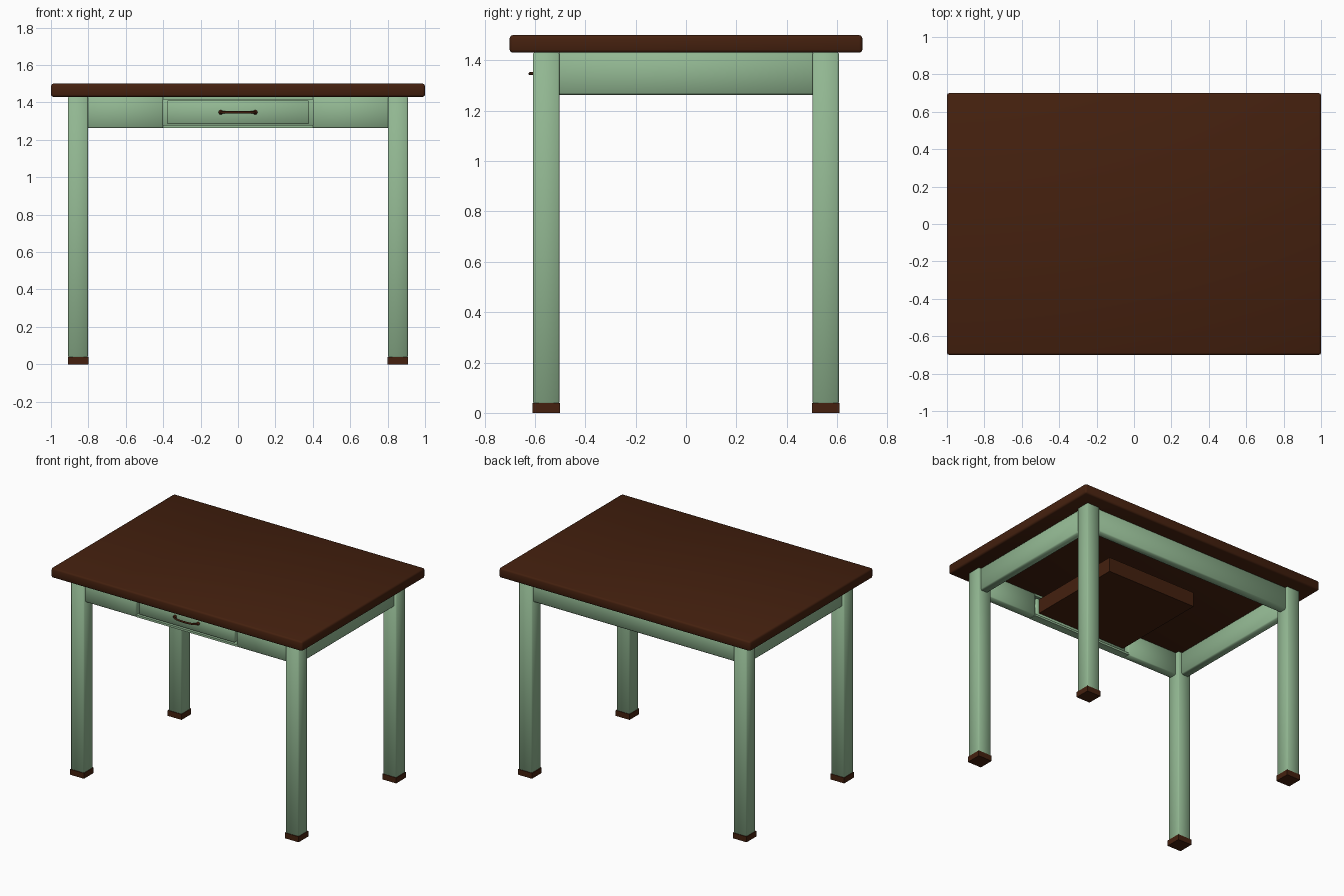
import bpy, bmesh, math
from mathutils import Vector

if "Cube" in bpy.data.objects:
    bpy.data.objects.remove(bpy.data.objects["Cube"])


def material(name, rgb):
    m = bpy.data.materials.new(name)
    m.diffuse_color = (*rgb, 1.0)
    m.use_nodes = True
    m.node_tree.nodes["Principled BSDF"].inputs["Base Color"].default_value = m.diffuse_color
    return m


GREEN = material("sage green paint", (0.29, 0.48, 0.29))
BROWN = material("dark brown wood", (0.058, 0.0145, 0.0045))


def add_object(name, bm, mat, smooth_angle=None):
    me = bpy.data.meshes.new(name)
    bm.to_mesh(me)
    bm.free()
    me.materials.append(mat)
    ob = bpy.data.objects.new(name, me)
    bpy.context.collection.objects.link(ob)
    if smooth_angle:
        bpy.ops.object.select_all(action='DESELECT')
        ob.select_set(True)
        bpy.context.view_layer.objects.active = ob
        bpy.ops.object.shade_smooth_by_angle(angle=math.radians(smooth_angle))
    return ob


def box(name, x, y, z, mat, bevel=0.0, segments=1):
    """Box between (min, max) pairs, optionally with bevelled edges."""
    bm = bmesh.new()
    bmesh.ops.create_cube(bm, size=1)
    for v in bm.verts:
        v.co = [lo if c < 0 else hi for c, (lo, hi) in zip(v.co, (x, y, z))]
    bmesh.ops.recalc_face_normals(bm, faces=bm.faces)
    if bevel:
        bmesh.ops.bevel(bm, geom=bm.edges[:], offset=bevel, segments=segments,
                        profile=0.5, affect='EDGES')
    return add_object(name, bm, mat, 50 if bevel else None)


def span(a, b, s):
    return tuple(sorted((a * s, b * s)))


# Table top
box("table_top", (-1, 1), (-0.7, 0.7), (1.43, 1.5), BROWN, 0.012, 2)

# Legs and feet
for sx, side in ((-1, "left"), (1, "right")):
    for sy, end in ((-1, "front"), (1, "back")):
        box(f"{end}_{side}_leg", span(0.802, 0.908, sx), span(0.502, 0.608, sy),
            (0.035, 1.432), GREEN, 0.007)
        box(f"{end}_{side}_foot", span(0.80, 0.91, sx), span(0.50, 0.61, sy),
            (0, 0.04), BROWN)

# Side and back aprons
APRON_Z = (1.263, 1.432)
for s, side in ((-1, "left"), (1, "right")):
    box(f"{side}_apron", span(0.83, 0.89, s), (-0.51, 0.51), APRON_Z, GREEN, 0.008)
    # Front apron panels beside the drawer
    box(f"front_{side}_apron", span(0.40, 0.81, s), (-0.59, -0.53), APRON_Z, GREEN, 0.006)
box("back_apron", (-0.81, 0.81), (0.53, 0.59), APRON_Z, GREEN, 0.008)

# Rails above and below the drawer
box("drawer_lower_rail", (-0.402, 0.402), (-0.588, -0.532), (1.264, 1.279), GREEN)
box("drawer_upper_rail", (-0.402, 0.402), (-0.588, -0.532), (1.415, 1.431), GREEN)

# Drawer front and open tray behind it
box("drawer_front", (-0.38, 0.38), (-0.582, -0.54), (1.284, 1.41), GREEN, 0.004)
box("drawer_bottom", (-0.36, 0.36), (-0.542, 0.18), (1.30, 1.315), BROWN)
box("drawer_back", (-0.36, 0.36), (0.16, 0.18), (1.30, 1.405), BROWN)
for s, side in ((-1, "left"), (1, "right")):
    box(f"drawer_{side}_side", span(0.34, 0.36, s), (-0.542, 0.18), (1.30, 1.405), BROWN)

# Handle: bowed bar swept along an arc
HZ = 1.347
bm = bmesh.new()
rings, n, r = 13, 10, 0.0065
previous = None
for i in range(rings):
    a = math.pi * i / (rings - 1)
    centre = Vector((-0.092 * math.cos(a), -0.582 - 0.037 * math.sin(a) ** 0.6, HZ))
    normal = Vector((-math.cos(a), -math.sin(a), 0))
    ring = [bm.verts.new(centre + normal * r * math.cos(t) + Vector((0, 0, r * math.sin(t))))
            for t in (2 * math.pi * k / n for k in range(n))]
    if previous:
        for k in range(n):
            bm.faces.new((previous[k], previous[(k + 1) % n], ring[(k + 1) % n], ring[k]))
    previous = ring
bmesh.ops.recalc_face_normals(bm, faces=bm.faces)
add_object("drawer_handle", bm, BROWN, 60)

# Round mounts at the handle ends
for s, side in ((-1, "left"), (1, "right")):
    bm = bmesh.new()
    bmesh.ops.create_uvsphere(bm, u_segments=12, v_segments=8, radius=0.012)
    bmesh.ops.translate(bm, verts=bm.verts, vec=(0.092 * s, -0.586, HZ))
    add_object(f"handle_{side}_mount", bm, BROWN, 60)
